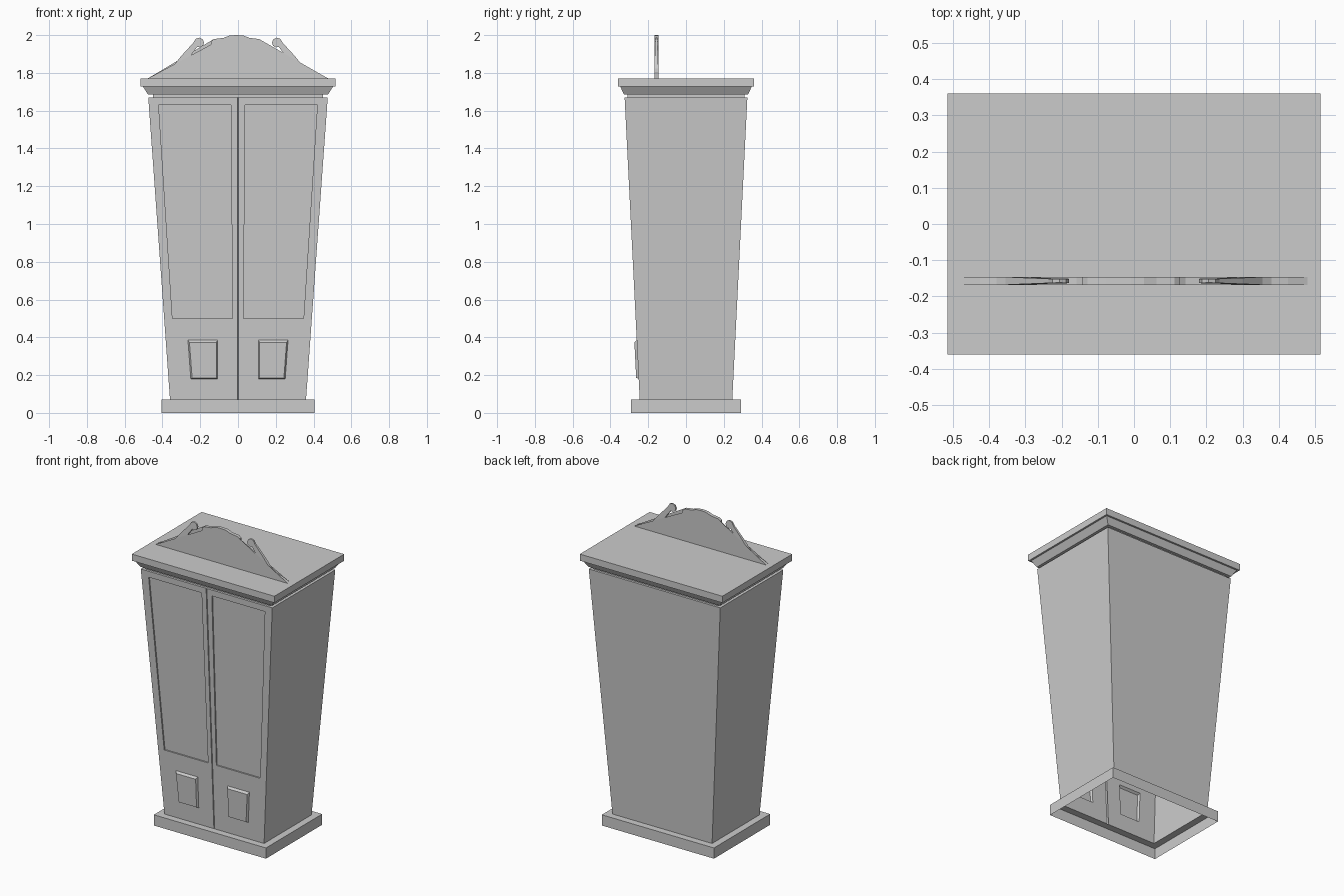
import bpy, bmesh

if "Cube" in bpy.data.objects:
    bpy.data.objects.remove(bpy.data.objects["Cube"])

Z0, Z1 = 0.07, 1.67          # bottom and top of the tapered body


def half_size(z):
    t = (z - Z0) / (Z1 - Z0)
    return 0.36 + 0.115 * t, 0.245 + 0.08 * t


def finish(bm, name):
    me = bpy.data.meshes.new(name)
    bm.to_mesh(me)
    bm.free()
    ob = bpy.data.objects.new(name, me)
    bpy.context.collection.objects.link(ob)
    return ob


def loft(bm, rings, cap=False, skip=()):
    """Bridge successive rings of four points; optionally cap the last."""
    vs = [[bm.verts.new(p) for p in r] for r in rings]
    for a, b in zip(vs, vs[1:]):
        for i in range(4):
            if i not in skip:
                j = (i + 1) % 4
                bm.faces.new((a[i], a[j], b[j], b[i]))
    if cap:
        bm.faces.new(vs[-1])


def rect(hx, hy, z):
    return [(-hx, -hy, z), (hx, -hy, z), (hx, hy, z), (-hx, hy, z)]


def box_part(name, sections, cap=False, skip=()):
    bm = bmesh.new()
    loft(bm, [rect(*s) for s in sections], cap, skip)
    return finish(bm, name)


# Plinth: open frame with a ledge up to the body
box_part("plinth", [(0.405, 0.29, 0), (0.405, 0.29, Z0), (0.36, 0.245, Z0)])

# Carcass: sides and back, hollow and open below
box_part("carcass", [(*half_size(Z0), Z0), (*half_size(Z1), Z1)], skip=(0,))

# Cornice: neck, flared moulding and top slab
box_part("cornice", [(0.475, 0.325, Z1), (0.45, 0.31, Z1), (0.45, 0.31, 1.685),
                     (0.476, 0.328, 1.685), (0.503, 0.348, 1.727),
                     (0.515, 0.36, 1.727), (0.515, 0.36, 1.77)], cap=True)


# Doors: recessed tall panel, raised small panel, groove at the centre
def door(name, side):
    bm = bmesh.new()
    gap, split = 0.003, 0.44

    def ring(pts, d=0.0):
        return [(x, -half_size(z)[1] - d, z) for x, z in pts]

    def cell(z0, z1):
        return ring([(gap, z0), (half_size(z0)[0], z0), (half_size(z1)[0], z1), (gap, z1)])

    tall = [(0.03, 0.5), (0.347, 0.5), (0.42, 1.63), (0.037, 1.63)]
    loft(bm, [cell(split, Z1), ring(tall), ring(tall, -0.009)], cap=True)
    small = [(0.108, 0.18), (0.25, 0.18), (0.265, 0.385), (0.108, 0.385)]
    inner = [(0.115, 0.186), (0.243, 0.186), (0.257, 0.373), (0.115, 0.373)]
    loft(bm, [cell(Z0, split), ring(small), ring(inner, 0.013)], cap=True)
    a, b = ring([(gap, Z0), (gap, Z1)])
    c, d = ring([(0, Z1), (0, Z0)], -0.01)
    bm.faces.new([bm.verts.new(p) for p in (a, b, c, d)])
    if side < 0:
        for v in bm.verts:
            v.co.x = -v.co.x
        bmesh.ops.reverse_faces(bm, faces=bm.faces[:])
    bmesh.ops.remove_doubles(bm, verts=bm.verts[:], dist=1e-5)
    return finish(bm, name)


door("right_door", 1)
door("left_door", -1)

# Pediment: scrolled crest cut from a thin board, arms thinning to the tips
half = [(0.035, 1.998), (0.07, 1.985), (0.12, 1.979), (0.135, 1.967), (0.134, 1.945),
        (0.12, 1.915), (0.114, 1.89), (0.116, 1.84), (0.126, 1.82), (0.15, 1.804),
        (0.18, 1.797), (0.21, 1.795), (0.245, 1.798), (0.275, 1.804), (0.293, 1.814),
        (0.295, 1.828), (0.28, 1.852), (0.216, 1.938), (0.2, 1.935), (0.185, 1.944),
        (0.18, 1.96), (0.187, 1.978), (0.205, 1.987), (0.225, 1.98), (0.236, 1.96),
        (0.3, 1.89), (0.355, 1.822), (0.38, 1.805), (0.425, 1.793), (0.478, 1.77)]
outline = [(-x, z) for x, z in reversed(half)] + [(0, 2.0)] + half
bm = bmesh.new()
front, back = [], []
for x, z in outline:
    t = 0.011
    if abs(x) > 0.17:
        t -= 0.006 * max(0, (z - 1.82) / 0.165)
    sx = x - 0.008 if abs(x) < 0.16 else x
    front.append(bm.verts.new((sx, -0.157 - t, z)))
    back.append(bm.verts.new((sx, -0.157 + t, z)))
bm.faces.new(front)
bm.faces.new(back[::-1])
n = len(outline)
for i in range(n):
    j = (i + 1) % n
    bm.faces.new((front[j], front[i], back[i], back[j]))
bmesh.ops.triangulate(bm, faces=[f for f in bm.faces if len(f.verts) > 4])
bmesh.ops.recalc_face_normals(bm, faces=bm.faces[:])
finish(bm, "pediment")
